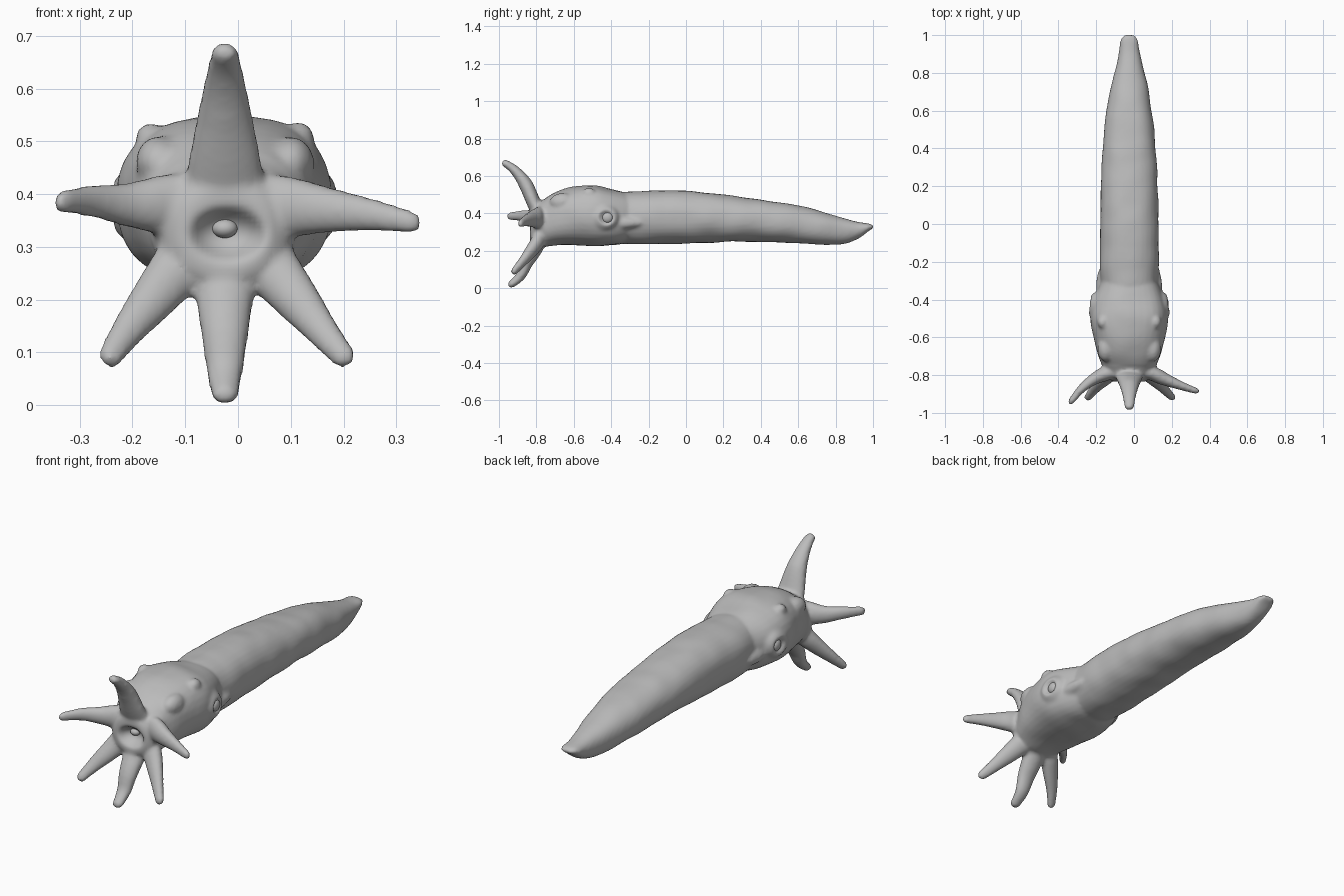
import bpy
import bmesh
from math import sin, cos, pi, sqrt, copysign
from mathutils import Vector, Matrix, noise

if "Cube" in bpy.data.objects:
    bpy.data.objects.remove(bpy.data.objects["Cube"])

grey = bpy.data.materials.new("clay grey")
grey.use_nodes = True
grey.diffuse_color = (0.5, 0.5, 0.5, 1)
grey.node_tree.nodes["Principled BSDF"].inputs["Base Color"].default_value = (0.5, 0.5, 0.5, 1)
CX = -0.025


def finish(name, bm):
    bmesh.ops.recalc_face_normals(bm, faces=bm.faces)
    mesh = bpy.data.meshes.new(name)
    bm.to_mesh(mesh)
    bm.free()
    ob = bpy.data.objects.new(name, mesh)
    bpy.context.collection.objects.link(ob)
    return ob


def spline(points, t):
    """Catmull-Rom through equal-length tuples, t from 0 to 1."""
    n = len(points) - 1
    i = min(int(t * n), n - 1)
    f = t * n - i
    p0, p1, p2, p3 = (points[max(0, min(n, i + k))] for k in (-1, 0, 1, 2))
    return [b + 0.5 * f * (c - a + f * (2 * a - 5 * b + 4 * c - d + f * (3 * (b - c) + d - a)))
            for a, b, c, d in zip(p0, p1, p2, p3)]


def loft(bm, sections, power, sides):
    """Skin sections given as (centre, half axis a, half axis b)."""
    rings = []
    for centre, a, b in sections:
        ring = []
        for k in range(sides):
            ang = 2 * pi * k / sides
            u, v = (copysign(abs(w) ** (2 / power), w) for w in (cos(ang), sin(ang)))
            ring.append(bm.verts.new(centre + a * u + b * v))
        rings.append(ring)
    for r, s in zip(rings, rings[1:]):
        for k in range(sides):
            j = (k + 1) % sides
            bm.faces.new((r[k], r[j], s[j], s[k]))
    bm.faces.new(rings[0])
    bm.faces.new(rings[-1])


def ball(bm, centre, radii):
    m = Matrix.Translation(centre) @ Matrix.Diagonal((*radii, 1))
    bmesh.ops.create_uvsphere(bm, u_segments=24, v_segments=16, radius=1, matrix=m)


def trunk(bm, profile, power):
    """Profile rows: y, half width, bottom z, top z."""
    sections = []
    n = (len(profile) - 1) * 5
    for i in range(n + 1):
        y, w, lo, hi = spline(profile, i / n)
        sections.append((Vector((CX, y, (lo + hi) / 2)), Vector((w, 0, 0)),
                         Vector((0, 0, (hi - lo) / 2))))
    loft(bm, sections, power, 32)


def arm(bm, path, widths, steps=28):
    """Flattened tapering arm with a rounded tip."""
    radial = Vector((path[-1][0] - path[0][0], 0, path[-1][2] - path[0][2])).normalized()
    side = Vector((-radial.z, 0, radial.x))
    sections = []
    for i in range(steps + 1):
        t = i / steps
        centre = Vector(spline(path, t))
        ahead = Vector(spline(path, min(1, t + 0.02))) - Vector(spline(path, max(0, t - 0.02)))
        w = spline([(x,) for x in widths], t)[0]
        cap = sqrt(max(0.03, 1 - (max(0, t - 0.92) / 0.08) ** 2))
        thick = ahead.cross(side).normalized()
        sections.append((centre, side * w * cap, thick * min(w * 0.75, 0.038) * cap))
    loft(bm, sections, 2.0, 20)


def hollow(mesh, centre, radii, axis, way):
    """Press the surface inside an ellipsoid back to its far wall."""
    for v in mesh.vertices:
        q = [(v.co[k] - centre[k]) / radii[k] for k in range(3)]
        if sum(x * x for x in q) < 1:
            across = sum(q[k] ** 2 for k in range(3) if k != axis)
            v.co[axis] = centre[axis] + way * radii[axis] * sqrt(1 - across)


body = bmesh.new()

# Mantle, tapering to an upturned flattened tail
trunk(body, [(-0.45, 0.13, 0.25, 0.50), (-0.3, 0.153, 0.235, 0.515), (-0.1, 0.156, 0.238, 0.525),
             (0.1, 0.154, 0.243, 0.512), (0.3, 0.146, 0.25, 0.487), (0.5, 0.132, 0.245, 0.46),
             (0.62, 0.116, 0.24, 0.44), (0.74, 0.095, 0.234, 0.405), (0.84, 0.069, 0.236, 0.377),
             (0.92, 0.053, 0.262, 0.355), (0.975, 0.046, 0.305, 0.345), (1.0, 0.028, 0.32, 0.338)], 2.2)

# Head, swelling at the eyes and narrowing to the crown
trunk(body, [(-0.27, 0.135, 0.26, 0.49), (-0.35, 0.17, 0.235, 0.517), (-0.42, 0.195, 0.228, 0.535),
             (-0.5, 0.206, 0.225, 0.55), (-0.6, 0.19, 0.23, 0.542), (-0.69, 0.168, 0.23, 0.518),
             (-0.76, 0.14, 0.222, 0.475), (-0.81, 0.118, 0.218, 0.442), (-0.835, 0.085, 0.245, 0.41)], 2.4)

# Eye mounds, trailing ridges and small knobs on the head
for s in (-1, 1):
    ball(body, (CX + s * 0.165, -0.44, 0.38), (0.055, 0.085, 0.075))
    ball(body, (CX + s * 0.14, -0.34, 0.35), (0.035, 0.12, 0.035))
    ball(body, (CX + s * 0.125, -0.66, 0.46), (0.045, 0.07, 0.05))
    ball(body, (CX + s * 0.14, -0.52, 0.505), (0.03, 0.035, 0.03))

# Six arms around the mouth
arm(body, [(CX, -0.77, 0.36), (CX, -0.815, 0.46), (CX, -0.86, 0.56), (CX, -0.92, 0.635),
           (CX, -0.983, 0.678)], [0.085, 0.07, 0.05, 0.034, 0.024])
arm(body, [(CX, -0.77, 0.30), (CX, -0.80, 0.22), (CX, -0.85, 0.14), (CX, -0.885, 0.065),
           (CX, -0.95, 0.008)], [0.075, 0.058, 0.046, 0.035, 0.024])
arm(body, [(-0.06, -0.78, 0.37), (-0.14, -0.79, 0.38), (-0.21, -0.82, 0.38), (-0.28, -0.875, 0.387),
           (-0.345, -0.955, 0.385)], [0.07, 0.058, 0.042, 0.03, 0.021])
arm(body, [(0.01, -0.78, 0.37), (0.09, -0.79, 0.375), (0.17, -0.825, 0.37), (0.26, -0.86, 0.36),
           (0.348, -0.89, 0.343)], [0.07, 0.06, 0.044, 0.03, 0.02])
for s, tip in ((-1, -0.252), (1, 0.212)):
    arm(body, [(CX + s * 0.05, -0.77, 0.3), (CX + s * 0.1, -0.795, 0.245), (CX + s * 0.145, -0.835, 0.19),
               (CX + s * 0.185, -0.875, 0.14), (tip, -0.93, 0.078)], [0.065, 0.052, 0.042, 0.032, 0.022])
squid = finish("body_and_arms", body)

# Fuse the overlapping parts into one skin
fuse = squid.modifiers.new("fuse", "REMESH")
fuse.mode = "VOXEL"
fuse.voxel_size = 0.009
bpy.context.view_layer.update()
skin = bpy.data.meshes.new_from_object(squid.evaluated_get(bpy.context.evaluated_depsgraph_get()))
squid.modifiers.clear()
squid.data = skin

# Gentle organic unevenness on the trunk
normals = [v.normal.copy() for v in skin.vertices]
for v, normal in zip(skin.vertices, normals):
    if v.co.y > -0.75:
        v.co += normal * 0.005 * noise.noise(v.co * 9)

# Hollows for the mouth and the eye sockets
hollow(skin, (CX + 0.005, -0.845, 0.325), (0.068, 0.06, 0.048), 1, 1)
for s in (-1, 1):
    hollow(skin, (CX + s * 0.225, -0.42, 0.378), (0.036, 0.046, 0.044), 0, -s)

# Soften the joins
soften = squid.modifiers.new("soften", "SMOOTH")
soften.factor = 0.5
soften.iterations = 6

# Eyeballs and inner mouth
parts = [squid]
for name, pos, radii in (("right_eye", (CX - 0.19, -0.42, 0.378), (0.018, 0.03, 0.029)),
                         ("left_eye", (CX + 0.19, -0.42, 0.378), (0.018, 0.03, 0.029)),
                         ("inner_mouth", (CX, -0.79, 0.335), (0.024, 0.022, 0.018))):
    bm = bmesh.new()
    ball(bm, pos, radii)
    parts.append(finish(name, bm))

for ob in parts:
    ob.data.materials.clear()
    ob.data.materials.append(grey)
    ob.data.shade_smooth()
